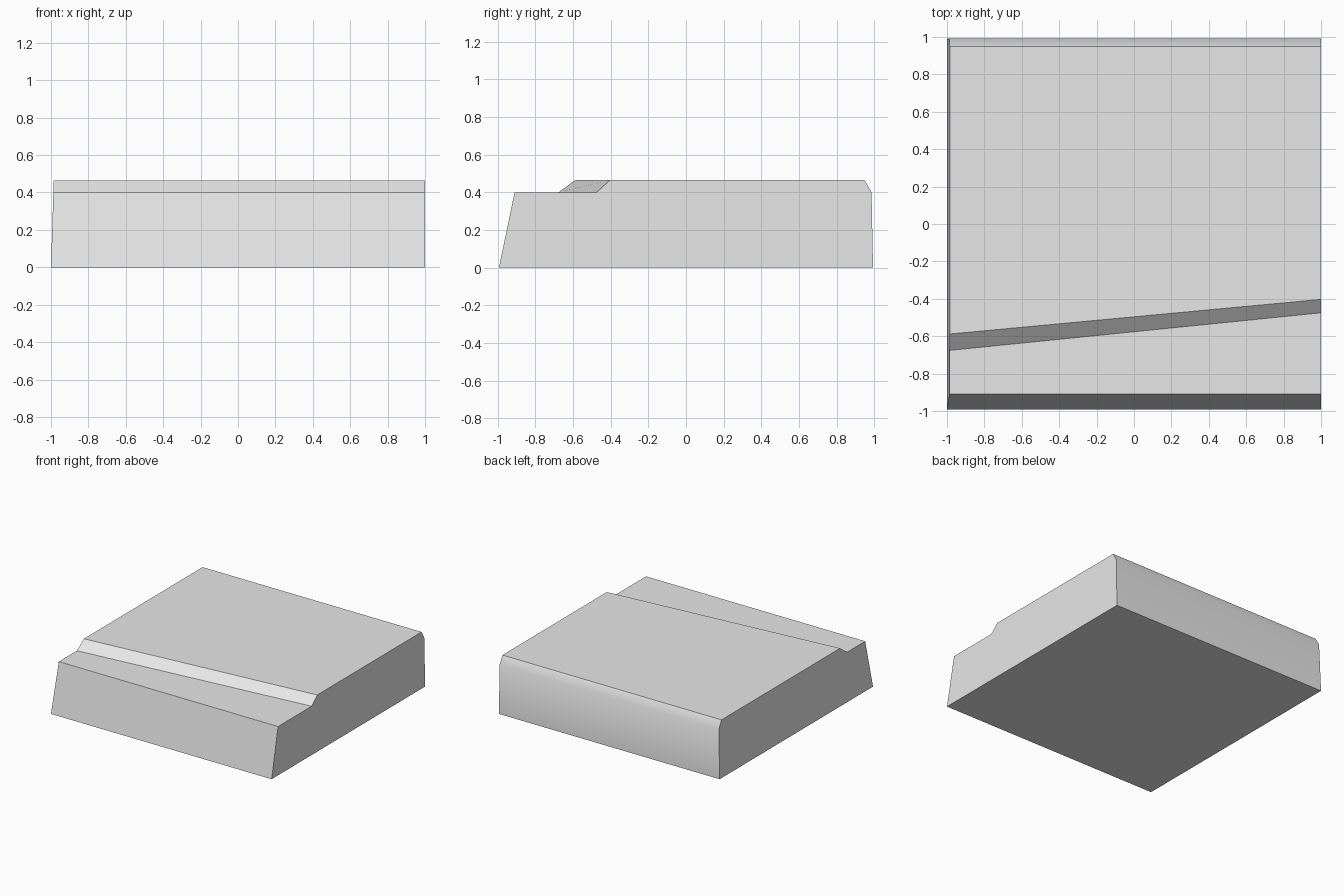
import bpy
import bmesh
import math

cube = bpy.data.objects.get("Cube")
if cube:
    bpy.data.objects.remove(cube, do_unlink=True)

# Plain grey material
grey = bpy.data.materials.new("light_grey")
grey.use_nodes = True
colour = (0.8, 0.8, 0.8, 1.0)
grey.diffuse_color = colour
grey.node_tree.nodes["Principled BSDF"].inputs["Base Color"].default_value = colour

DEPTH, LEDGE, TOP = 0.993, 0.4, 0.465
DRAFT = 0.015  # inward lean of the -x side at full height


def side_profile(step_low, step_high):
    """Side outline (y, z): sloped front, ledge, step, chamfered back."""
    return [(-DEPTH, 0), (-0.91, LEDGE), (step_low, LEDGE), (step_high, TOP),
            (0.948, TOP), (0.985, LEDGE), (DEPTH, 0)]


# Slab lofted between two outlines, so the step runs at a slant
bm = bmesh.new()
right_end = [bm.verts.new((-1 + DRAFT * z / TOP, y, z))
             for y, z in side_profile(-0.676, -0.588)]
left_end = [bm.verts.new((1, y, z)) for y, z in side_profile(-0.475, -0.403)]
bm.faces.new(right_end)
bm.faces.new(left_end)
count = len(left_end)
for i in range(count):
    j = (i + 1) % count
    bm.faces.new((right_end[i], right_end[j], left_end[j], left_end[i]))
bmesh.ops.recalc_face_normals(bm, faces=bm.faces)

mesh = bpy.data.meshes.new("stepped_slab")
bm.to_mesh(mesh)
bm.free()
mesh.materials.append(grey)
slab = bpy.data.objects.new("stepped_slab", mesh)
bpy.context.collection.objects.link(slab)

# Smooth only the shallow bend between the back and its chamfer
bpy.ops.object.select_all(action="DESELECT")
slab.select_set(True)
bpy.context.view_layer.objects.active = slab
bpy.ops.object.shade_smooth_by_angle(angle=math.radians(34))
